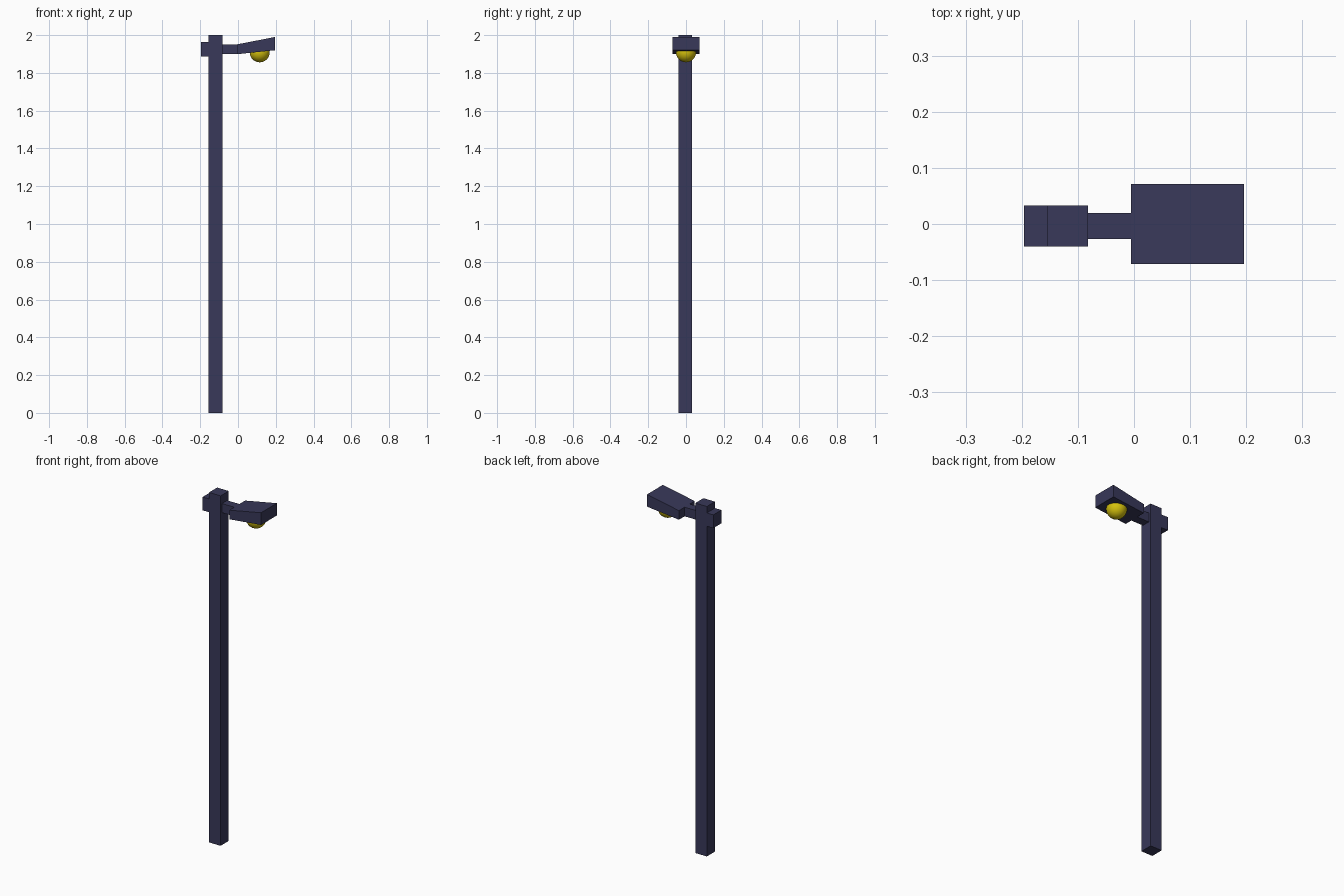
import bpy, bmesh
from mathutils import Matrix, Vector

if "Cube" in bpy.data.objects:
    bpy.data.objects.remove(bpy.data.objects["Cube"])


def make_mat(name, rgb):
    m = bpy.data.materials.new(name)
    m.diffuse_color = (*rgb, 1)
    m.use_nodes = True
    m.node_tree.nodes["Principled BSDF"].inputs["Base Color"].default_value = m.diffuse_color
    return m


metal = make_mat("dark slate metal", (0.040, 0.040, 0.100))
glow = make_mat("yellow bulb", (0.66, 0.53, 0.004))


def finish(name, bm, mat):
    bmesh.ops.recalc_face_normals(bm, faces=bm.faces)
    me = bpy.data.meshes.new(name)
    bm.to_mesh(me)
    bm.free()
    me.materials.append(mat)
    ob = bpy.data.objects.new(name, me)
    bpy.context.collection.objects.link(ob)
    return ob


def box(name, x, y, z, z_right=None):
    """Box from ranges; z_right gives a different height range at the +x end."""
    bm = bmesh.new()
    bmesh.ops.create_cube(bm, size=2)
    for v in bm.verts:
        i, j, k = (int(c > 0) for c in v.co)
        zr = z_right if (z_right and i) else z
        v.co = Vector((x[i], y[j], zr[k]))
    return finish(name, bm, metal)


# Square pole and the block on its back
box("pole", (-0.155, -0.082), (-0.040, 0.033), (0, 2))
box("back_block", (-0.196, -0.155), (-0.040, 0.033), (1.887, 1.963))

# Arm and tilted, flaring lamp head
box("arm", (-0.082, -0.005), (-0.027, 0.020), (1.899, 1.951))
box("lamp_head", (-0.005, 0.196), (-0.0715, 0.0715), (1.899, 1.951), (1.92, 1.99))

# Round bulb set into the underside
bm = bmesh.new()
bmesh.ops.create_uvsphere(bm, u_segments=32, v_segments=16, radius=0.053,
                          matrix=Matrix.Translation((0.115, 0, 1.909)))
for f in bm.faces:
    f.smooth = True
finish("bulb", bm, glow)
